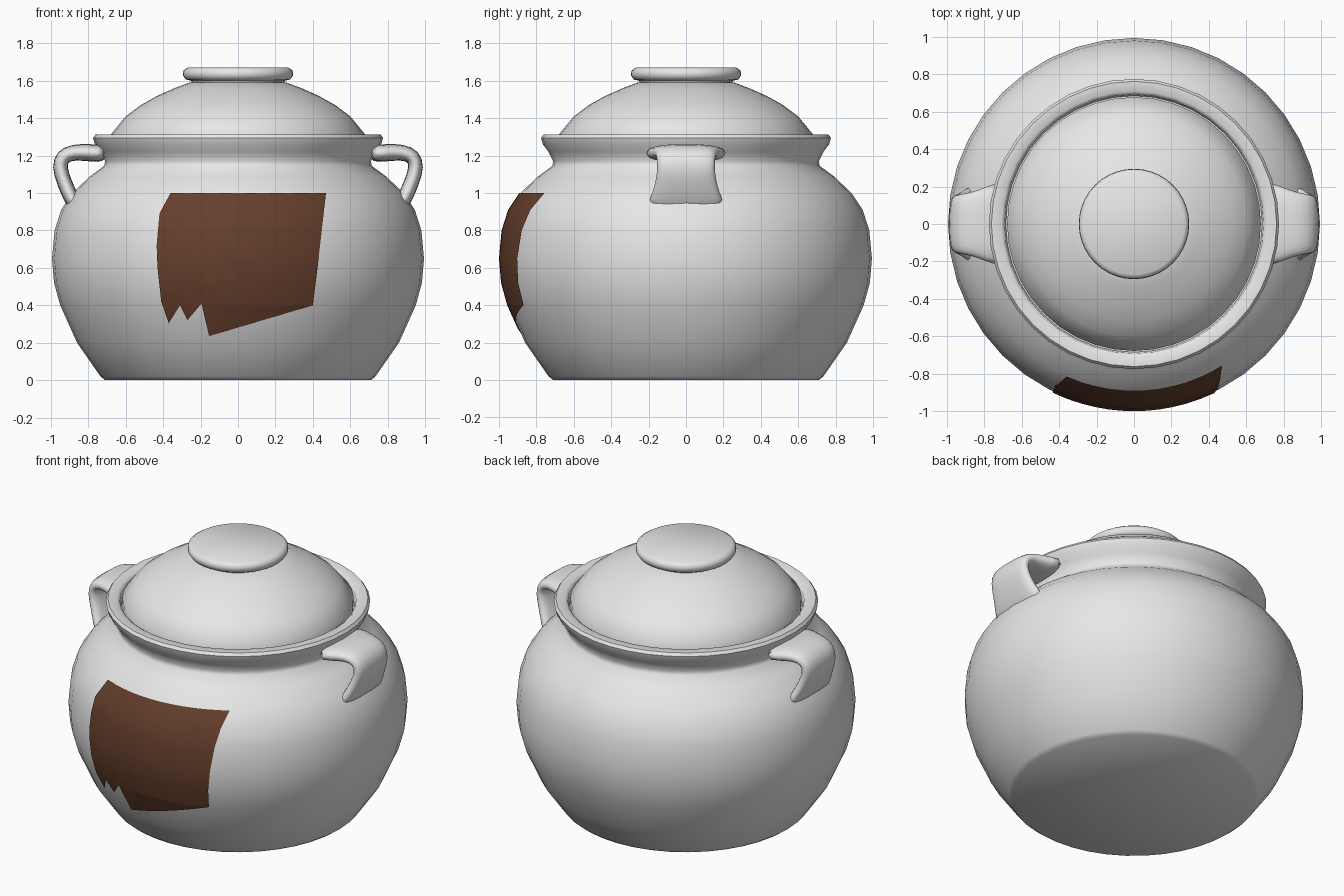
import bpy, bmesh, math
from mathutils import Vector

cube = bpy.data.objects.get("Cube")
if cube:
    bpy.data.objects.remove(cube, do_unlink=True)


def material(name, rgb):
    m = bpy.data.materials.new(name)
    m.use_nodes = True
    m.diffuse_color = (*rgb, 1)
    m.node_tree.nodes["Principled BSDF"].inputs["Base Color"].default_value = (*rgb, 1)
    return m


clay = material("grey clay", (0.8, 0.8, 0.8))
brown = material("brown label", (0.13, 0.05, 0.025))


def finish(bm, name, mat, angle=50):
    me = bpy.data.meshes.new(name)
    bm.to_mesh(me)
    bm.free()
    me.materials.append(mat)
    me.shade_smooth()
    me.set_sharp_from_angle(angle=math.radians(angle))
    ob = bpy.data.objects.new(name, me)
    bpy.context.collection.objects.link(ob)
    return ob


def lathe(name, profile, steps=40):
    """Turn a (radius, height) profile that begins and ends on the axis."""
    bm = bmesh.new()
    vs = [bm.verts.new((r, 0, z)) for r, z in profile]
    es = [bm.edges.new(pair) for pair in zip(vs, vs[1:])]
    bmesh.ops.spin(bm, geom=vs + es, cent=(0, 0, 0), axis=(0, 0, 1),
                   angle=math.tau, steps=steps)
    bmesh.ops.remove_doubles(bm, verts=bm.verts, dist=0.0005)
    bmesh.ops.recalc_face_normals(bm, faces=bm.faces)
    return finish(bm, name, clay)


# Round belly, with flared rim and inner ledge
belly = [(0.71, 0), (0.735, 0.02), (0.86, 0.2), (0.95, 0.4), (0.983, 0.52),
         (0.994, 0.65), (0.98, 0.8), (0.945, 0.91), (0.885, 1.0), (0.79, 1.09)]
rim = [(0.715, 1.145), (0.71, 1.17), (0.735, 1.22), (0.765, 1.26), (0.775, 1.295),
       (0.762, 1.313), (0.71, 1.313), (0.692, 1.3), (0.685, 1.25)]
lathe("pot_body", [(0, 0)] + belly + rim + [(0, 1.25)])

# Domed lid
lathe("lid", [(0, 1.24), (0.675, 1.24), (0.678, 1.315), (0.6, 1.41), (0.52, 1.47),
              (0.43, 1.52), (0.34, 1.56), (0.26, 1.59), (0, 1.6)])

# Flat knob on the lid
lathe("lid_knob", [(0, 1.57), (0.245, 1.57), (0.25, 1.6), (0.28, 1.607), (0.295, 1.63),
                   (0.292, 1.655), (0.27, 1.67), (0, 1.67)])

# Ear handles: x, z, half width, half thickness along the loop
loop = [(0.70, 1.21, 0.25, 0.05), (0.79, 1.215, 0.2, 0.047), (0.88, 1.22, 0.17, 0.045),
        (0.94, 1.195, 0.16, 0.045), (0.955, 1.14, 0.155, 0.043), (0.93, 1.06, 0.165, 0.04),
        (0.895, 0.98, 0.19, 0.043), (0.85, 0.9, 0.23, 0.04)]


def rounded(v, power=0.7):
    return math.copysign(abs(v) ** power, v)


def handle(name, side, n=14):
    bm = bmesh.new()
    rings = []
    for i, (x, z, w, t) in enumerate(loop):
        a, b = loop[max(i - 1, 0)], loop[min(i + 1, len(loop) - 1)]
        d = Vector((b[0] - a[0], b[1] - a[1])).normalized()
        ring = []
        for k in range(n):
            ang = math.tau * k / n
            u, v = w * rounded(math.cos(ang)), t * rounded(math.sin(ang))
            ring.append(bm.verts.new((side * (x - d.y * v), u, z + d.x * v)))
        rings.append(ring)
    for p, q in zip(rings, rings[1:]):
        for k in range(n):
            j = (k + 1) % n
            bm.faces.new((p[k], p[j], q[j], q[k]))
    bm.faces.new(rings[0])
    bm.faces.new(rings[-1])
    bmesh.ops.recalc_face_normals(bm, faces=bm.faces)
    ob = finish(bm, name, clay, 180)
    sub = ob.modifiers.new("smooth", 'SUBSURF')
    sub.levels = sub.render_levels = 1


for name, side in (("left_handle", 1), ("right_handle", -1)):
    handle(name, side)


# Torn label wrapped on the front of the belly
def belly_radius(z):
    for (r0, z0), (r1, z1) in zip(belly, belly[1:]):
        if z <= z1:
            return r0 + (r1 - r0) * (z - z0) / (z1 - z0)
    return belly[-1][0]


outline = [(-0.36, 1.0), (0.47, 1.0), (0.405, 0.89), (0.43, 0.72), (0.425, 0.6),
           (0.4, 0.4), (-0.06, 0.4), (-0.155, 0.235), (-0.195, 0.41), (-0.27, 0.32),
           (-0.31, 0.4), (-0.37, 0.305), (-0.41, 0.42), (-0.43, 0.6), (-0.435, 0.72),
           (-0.42, 0.89)]
bm = bmesh.new()
bm.faces.new([bm.verts.new((x, 0, z)) for x, z in outline])
bmesh.ops.triangulate(bm, faces=bm.faces)
cuts = [((0, 0, z), (0, 0, 1)) for r, z in belly]
cuts += [((0.07 * i, 0, 0), (1, 0, 0)) for i in range(-6, 7)]
for co, no in cuts:
    bmesh.ops.bisect_plane(bm, geom=bm.verts[:] + bm.edges[:] + bm.faces[:],
                           dist=0.0001, plane_co=co, plane_no=no)
for v in bm.verts:
    r = belly_radius(v.co.z) + 0.006
    v.co.y = -math.sqrt(r * r - v.co.x ** 2)
bm.normal_update()
flipped = [f for f in bm.faces if f.normal.y > 0]
bmesh.ops.reverse_faces(bm, faces=flipped)
finish(bm, "front_label", brown)
